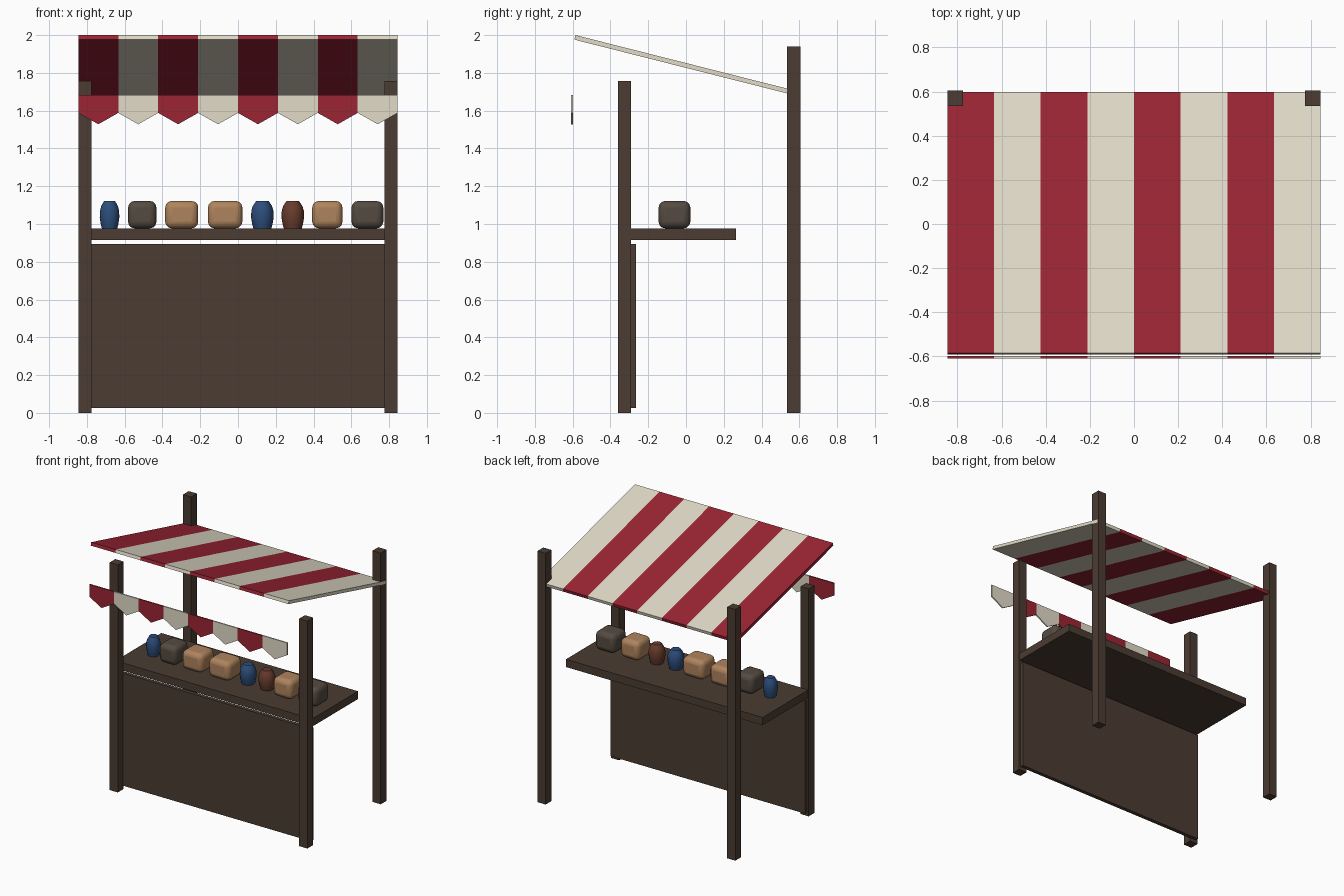
import bpy, bmesh, math
from mathutils import Vector

if "Cube" in bpy.data.objects:
    bpy.data.objects.remove(bpy.data.objects["Cube"])


def material(name, rgb):
    m = bpy.data.materials.new(name)
    m.diffuse_color = (*rgb, 1)
    m.use_nodes = True
    m.node_tree.nodes["Principled BSDF"].inputs["Base Color"].default_value = m.diffuse_color
    return m


WOOD = material("dark_wood", (0.07, 0.045, 0.032))
RED = material("red_cloth", (0.33, 0.018, 0.034))
CREAM = material("cream_cloth", (0.76, 0.71, 0.58))
BLUE = material("blue_glaze", (0.026, 0.075, 0.20))
RUST = material("rust_clay", (0.14, 0.045, 0.026))
TAN = material("tan_goods", (0.43, 0.23, 0.11))
GREY = material("dark_goods", (0.09, 0.07, 0.053))


def finish(name, bm, mat):
    bmesh.ops.recalc_face_normals(bm, faces=bm.faces)
    me = bpy.data.meshes.new(name)
    bm.to_mesh(me)
    bm.free()
    me.materials.append(mat)
    ob = bpy.data.objects.new(name, me)
    bpy.context.collection.objects.link(ob)
    return ob


def prism(name, pts, push, mat):
    """Extrude a closed 3D polygon along a vector."""
    bm = bmesh.new()
    face = bm.faces.new([bm.verts.new(p) for p in pts])
    geom = bmesh.ops.extrude_face_region(bm, geom=[face], use_keep_orig=True)["geom"]
    moved = [g for g in geom if isinstance(g, bmesh.types.BMVert)]
    bmesh.ops.translate(bm, verts=moved, vec=Vector(push))
    return finish(name, bm, mat)


def box(name, x0, x1, y0, y1, z0, z1, mat):
    pts = [(x0, y0, z0), (x1, y0, z0), (x1, y1, z0), (x0, y1, z0)]
    return prism(name, pts, (0, 0, z1 - z0), mat)


def smooth(ob, angle):
    bpy.ops.object.select_all(action='DESELECT')
    ob.select_set(True)
    bpy.context.view_layer.objects.active = ob
    bpy.ops.object.shade_smooth_by_angle(angle=math.radians(angle))


# Four posts, the back pair taller
for side, s in (("left", -1), ("right", 1)):
    xa, xb = sorted((s * 0.775, s * 0.845))
    box("front_post_" + side, xa, xb, -0.36, -0.29, 0, 1.757, WOOD)
    box("back_post_" + side, xa, xb, 0.535, 0.605, 0, 1.94, WOOD)

# Counter top and front panel
box("counter_top", -0.84, 0.84, -0.295, 0.265, 0.915, 0.975, WOOD)
box("front_panel", -0.83, 0.83, -0.295, -0.265, 0.027, 0.895, WOOD)

# Striped canopy and pointed valance
W = 1.69 / 8
SLOPE = [(-0.585, 2.0), (-0.591, 1.976), (0.592, 1.677), (0.598, 1.701)]
for i in range(8):
    x = -0.845 + i * W
    cloth = CREAM if i % 2 else RED
    prism(f"canopy_stripe_{i + 1}", [(x, y, z) for y, z in SLOPE], (W, 0, 0), cloth)
    flap = [(x, 1.683), (x, 1.588), (x + W / 2, 1.528), (x + W, 1.588), (x + W, 1.683)]
    prism(f"valance_flap_{i + 1}", [(px, -0.608, pz) for px, pz in flap], (0, 0.01, 0), cloth)


# Rounded loaves and parcels
def parcel(name, x, width, mat):
    ob = box(name, x - width / 2, x + width / 2, -0.145, 0.023, 0.977, 1.122, mat)
    mod = ob.modifiers.new("round", 'BEVEL')
    mod.width = 0.035
    mod.segments = 3
    smooth(ob, 60)


# Lathed jars
def jar(name, x, r, mat):
    bm = bmesh.new()
    n = 12
    rings = []
    for k, z in ((0.78, 0.975), (0.9, 1.0), (1.0, 1.035), (0.97, 1.07), (0.85, 1.095), (0.55, 1.122)):
        rings.append([bm.verts.new((x + k * r * math.cos(2 * math.pi * j / n),
                                    -0.06 + k * r * math.sin(2 * math.pi * j / n), z))
                      for j in range(n)])
    for a, b in zip(rings, rings[1:]):
        for j in range(n):
            bm.faces.new((a[j], a[(j + 1) % n], b[(j + 1) % n], b[j]))
    bm.faces.new(rings[0])
    bm.faces.new(rings[-1])
    smooth(finish(name, bm, mat), 45)


for i, (x, w, mat) in enumerate([(-0.507, 0.15, GREY), (-0.298, 0.175, TAN), (-0.068, 0.182, TAN),
                                 (0.473, 0.16, TAN), (0.685, 0.168, GREY)]):
    parcel(f"parcel_{i + 1}", x, w, mat)
for i, (x, r, mat) in enumerate([(-0.68, 0.052, BLUE), (0.129, 0.06, BLUE), (0.29, 0.06, RUST)]):
    jar(f"jar_{i + 1}", x, r, mat)
